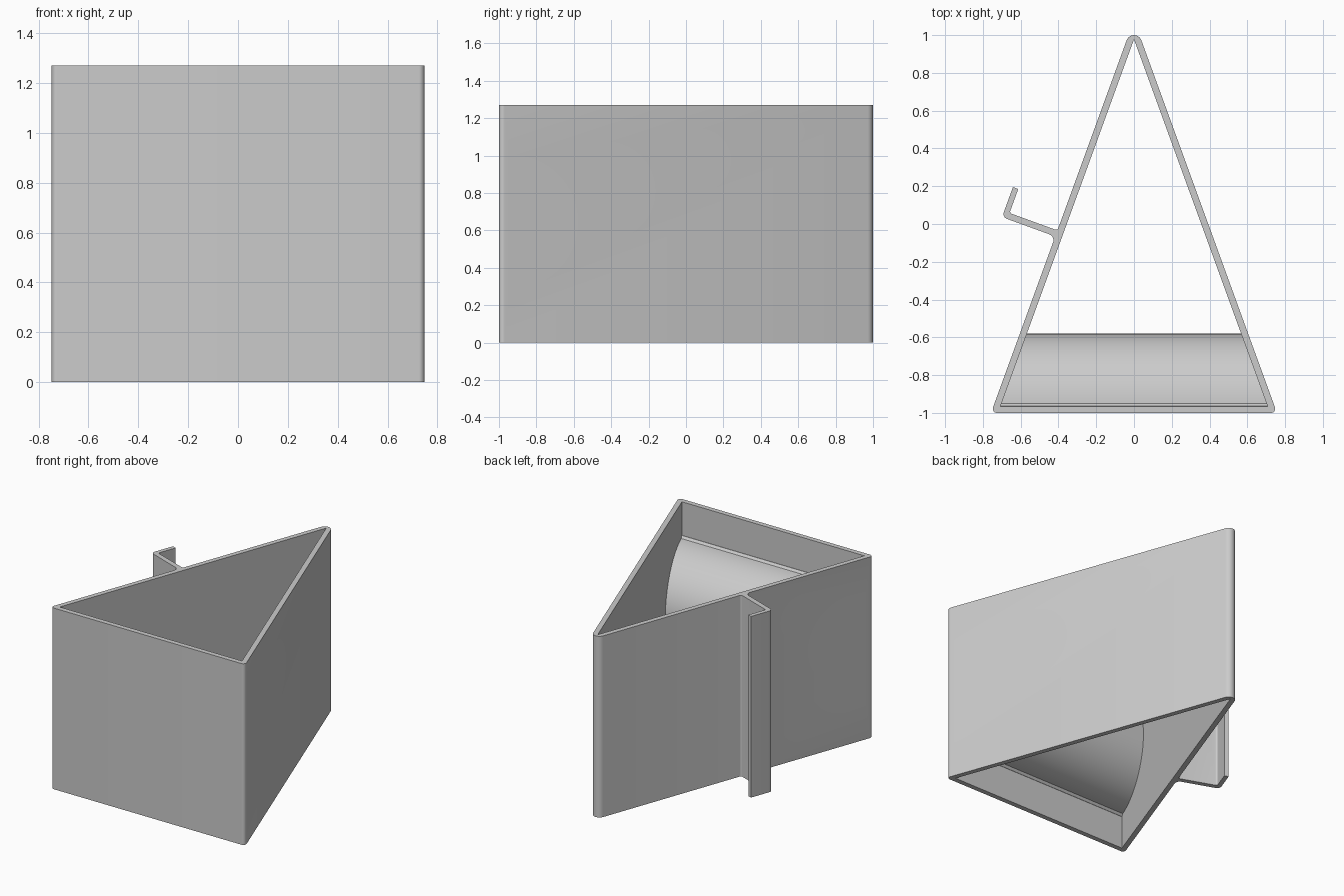
import bpy, bmesh, math
from mathutils import Vector, Matrix

if "Cube" in bpy.data.objects:
    bpy.data.objects.remove(bpy.data.objects["Cube"])

HEIGHT = 1.27
MID = HEIGHT / 2
WALL = 0.035
SLOPE = math.radians(20)
APEX = 1.08          # where the unrounded outer sides would meet

grey = bpy.data.materials.new("light grey")
grey.use_nodes = True
grey.diffuse_color = (0.6, 0.6, 0.6, 1)
grey.node_tree.nodes["Principled BSDF"].inputs["Base Color"].default_value = (0.6, 0.6, 0.6, 1)


def rounded(corners, steps=10):
    """Outline from (x, y, radius) corners, each replaced by an arc."""
    out = []
    n = len(corners)
    for i, (x, y, r) in enumerate(corners):
        p = Vector((x, y))
        if r == 0:
            out.append(p)
            continue
        a = (Vector(corners[i - 1][:2]) - p).normalized()
        b = (Vector(corners[(i + 1) % n][:2]) - p).normalized()
        half = a.angle(b) / 2
        centre = p + (a + b).normalized() * (r / math.sin(half))
        start = p + a * (r / math.tan(half)) - centre
        end = p + b * (r / math.tan(half)) - centre
        turn = math.atan2(start.x * end.y - start.y * end.x, start.dot(end))
        for k in range(steps + 1):
            out.append(centre + Matrix.Rotation(turn * k / steps, 2) @ start)
    return out


def prism(name, outline, low, high, matrix=Matrix()):
    """Extrude a flat outline along local z, then place it."""
    bm = bmesh.new()
    face = bm.faces.new([bm.verts.new((p[0], p[1], low)) for p in outline])
    top = bmesh.ops.extrude_face_region(bm, geom=[face])["geom"]
    bmesh.ops.translate(bm, vec=(0, 0, high - low),
                        verts=[v for v in top if isinstance(v, bmesh.types.BMVert)])
    bm.transform(matrix)
    bmesh.ops.recalc_face_normals(bm, faces=bm.faces)
    mesh = bpy.data.meshes.new(name)
    bm.to_mesh(mesh)
    bm.free()
    mesh.materials.append(grey)
    obj = bpy.data.objects.new(name, mesh)
    bpy.context.collection.objects.link(obj)
    return obj


def combine(target, tool, operation):
    """Apply a boolean and discard the tool."""
    mod = target.modifiers.new("cut", 'BOOLEAN')
    mod.operation, mod.object, mod.solver = operation, tool, 'EXACT'
    bpy.context.view_layer.objects.active = target
    bpy.ops.object.modifier_apply(modifier=mod.name)
    bpy.data.objects.remove(tool)


def triangle(apex, base, apex_r, base_r):
    w = (apex - base) * math.tan(SLOPE)
    return rounded([(-w, base, base_r), (w, base, base_r), (0, apex, apex_r)])


def half_round(radius, flat, centre=-0.965, steps=48):
    """Half disc in (y, z), closed by a straight edge at y = flat."""
    a = math.acos((flat - centre) / radius)
    return [(centre + radius * math.cos(t), MID + radius * math.sin(t))
            for t in (-a + 2 * a * k / steps for k in range(steps + 1))]


# Outline plane (y, z) swept along x
ACROSS = Matrix(((0, 0, 1, 0), (1, 0, 0, 0), (0, 1, 0, 0), (0, 0, 0, 1)))

# Triangular shell, leaving the crosswise half tube behind the front wall
body = prism("triangular_holder", triangle(APEX, -1, 0.0416, 0.022), 0, HEIGHT)
hollow = prism("hollow", triangle(APEX - WALL / math.sin(SLOPE), -1 + WALL, 0, 0),
               -0.1, HEIGHT + 0.1)
flare = [(-0.953, MID + 0.388), (-0.963, MID + 0.4), (-0.99, MID + 0.4),
         (-0.99, MID - 0.4), (-0.963, MID - 0.4), (-0.953, MID - 0.388)]
tube = prism("tube", half_round(0.385, -0.95) + flare, -1, 1, ACROSS)
combine(hollow, tube, 'DIFFERENCE')
combine(body, hollow, 'DIFFERENCE')

# Bore through the tube and both side walls
bore = prism("bore", half_round(0.365, -0.94), -1, 1, ACROSS)
combine(body, bore, 'DIFFERENCE')

# Hook: local x points out of the wall, local y runs along it to the apex
c, s = math.cos(SLOPE), math.sin(SLOPE)
FRAME = Matrix(((-c, s, 0, -0.411), (s, c, 0, -0.05), (0, 0, 1, 0), (0, 0, 0, 1)))
T = 0.017
hook_outline = rounded([
    (-0.015, -0.06, 0), (0, -0.06, 0), (0, -T, 0.035), (0.3, -T, 0.028),
    (0.3, 0.152, 0), (0.27, 0.152, 0), (0.27, T, 0.012), (0, T, 0.014),
    (0, 0.045, 0), (-0.015, 0.045, 0)])
hook = prism("hook", hook_outline, 0, HEIGHT, FRAME)

# Rounded window in the hook arm, swept along the wall direction
window = rounded([(0.06, 0.25, 0.05), (0.235, 0.25, 0.05),
                  (0.235, 1.02, 0.05), (0.06, 1.02, 0.05)])
UPRIGHT = Matrix(((1, 0, 0, 0), (0, 0, 1, 0), (0, 1, 0, 0), (0, 0, 0, 1)))
combine(hook, prism("window", window, -0.1, 0.1, FRAME @ UPRIGHT), 'DIFFERENCE')
combine(body, hook, 'UNION')

# Smooth the curves, keep the edges crisp
bpy.ops.object.select_all(action='DESELECT')
body.select_set(True)
bpy.context.view_layer.objects.active = body
bpy.ops.object.shade_smooth_by_angle(angle=math.radians(30))
